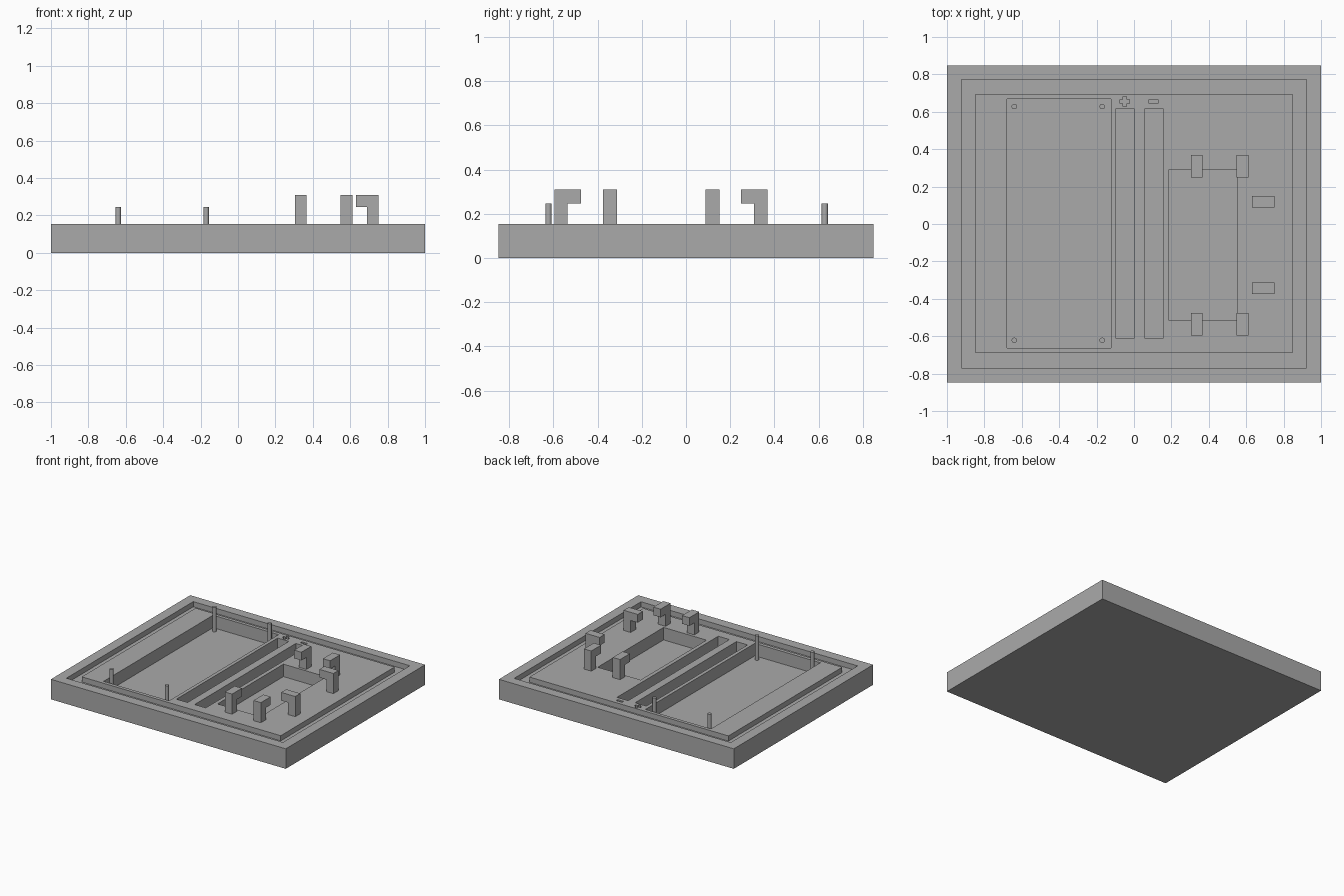
import bpy, bmesh, math
from mathutils import Matrix, Vector

if "Cube" in bpy.data.objects:
    bpy.data.objects.remove(bpy.data.objects["Cube"])

TOP = 0.154          # top of the base plate
FLOOR = 0.058        # floor of the deep pockets
GROOVE = 0.114       # floor of the border groove

grey = bpy.data.materials.new("plain grey")
grey.diffuse_color = (0.4, 0.4, 0.4, 1)
grey.use_nodes = True
grey.node_tree.nodes["Principled BSDF"].inputs["Base Color"].default_value = grey.diffuse_color


def prism(name, outline, z0, z1, matrix=Matrix()):
    """Extrude a flat outline from z0 to z1, then place it with a matrix."""
    bm = bmesh.new()
    face = bm.faces.new([bm.verts.new((x, y, z0)) for x, y in outline])
    ext = bmesh.ops.extrude_face_region(bm, geom=[face])
    new = [v for v in ext["geom"] if isinstance(v, bmesh.types.BMVert)]
    bmesh.ops.translate(bm, verts=new, vec=(0, 0, z1 - z0))
    bmesh.ops.transform(bm, matrix=matrix, verts=bm.verts)
    bmesh.ops.recalc_face_normals(bm, faces=bm.faces)
    mesh = bpy.data.meshes.new(name)
    bm.to_mesh(mesh)
    bm.free()
    mesh.materials.append(grey)
    obj = bpy.data.objects.new(name, mesh)
    bpy.context.collection.objects.link(obj)
    return obj


def rect(x0, x1, y0, y1):
    return [(x0, y0), (x1, y0), (x1, y1), (x0, y1)]


def cut(target, cutter):
    """Subtract the cutter from the target and delete the cutter."""
    mod = target.modifiers.new("cut", "BOOLEAN")
    mod.operation, mod.solver, mod.object = "DIFFERENCE", "EXACT", cutter
    bpy.context.view_layer.objects.active = target
    bpy.ops.object.modifier_apply(modifier=mod.name)
    bpy.data.objects.remove(cutter)


# Base plate
base = prism("base_plate", rect(-1, 1, -0.847, 0.847), 0, TOP)

# Border groove: a rectangular ring
ring = prism("groove_cutter", rect(-0.922, 0.922, -0.77, 0.773), GROOVE, 0.3)
cut(ring, prism("groove_core", rect(-0.847, 0.847, -0.69, 0.694), 0, 0.5))
cut(base, ring)

# Board pocket, two long slots and module pocket
for x0, x1, y0, y1 in [(-0.68, -0.122, -0.663, 0.668),
                       (-0.095, 0.0, -0.613, 0.618),
                       (0.06, 0.155, -0.613, 0.618),
                       (0.185, 0.55, -0.513, 0.288)]:
    cut(base, prism("pocket_cutter", rect(x0, x1, y0, y1), FLOOR, 0.3))

# Engraved plus and minus marks above the slots
a, b = 0.026, 0.010
plus = [(b, b), (b, a), (-b, a), (-b, b), (-a, b), (-a, -b),
        (-b, -b), (-b, -a), (b, -a), (b, -b), (a, -b), (a, b)]
cut(base, prism("plus_cutter", plus, TOP - 0.03, 0.3,
                Matrix.Translation((-0.05, 0.655, 0))))
cut(base, prism("minus_cutter", rect(0.078, 0.13, 0.646, 0.664), TOP - 0.03, 0.3))

# Round locating pins in the board pocket
circle = [(0.0145 * math.cos(i * math.tau / 24), 0.0145 * math.sin(i * math.tau / 24))
          for i in range(24)]
for x in (-0.64, -0.17):
    for y in (-0.622, 0.628):
        pin = prism("locating_pin", circle, FLOOR - 0.01, 0.246,
                    Matrix.Translation((x, y, 0)))
        bpy.context.view_layer.objects.active = pin
        pin.select_set(True)
        bpy.ops.object.shade_smooth_by_angle(angle=math.radians(40))
        pin.select_set(False)

# Hooked clips: an upside-down L profile (outer face at 0, hook towards +)
hook = [(0, TOP - 0.005), (0.06, TOP - 0.005), (0.06, 0.246),
        (0.12, 0.246), (0.12, 0.309), (0, 0.309)]
stand = Matrix.Rotation(math.pi / 2, 4, "X")   # profile y becomes world z


def clip(x, y, degrees):
    turn = Matrix.Rotation(math.radians(degrees), 4, "Z")
    prism("hooked_clip", hook, -0.031, 0.031,
          Matrix.Translation(Vector((x, y, 0))) @ turn @ stand)


for x in (0.335, 0.58):
    clip(x, 0.368, -90)
    clip(x, -0.595, 90)
for y in (0.12, -0.344):
    clip(0.75, y, 180)
